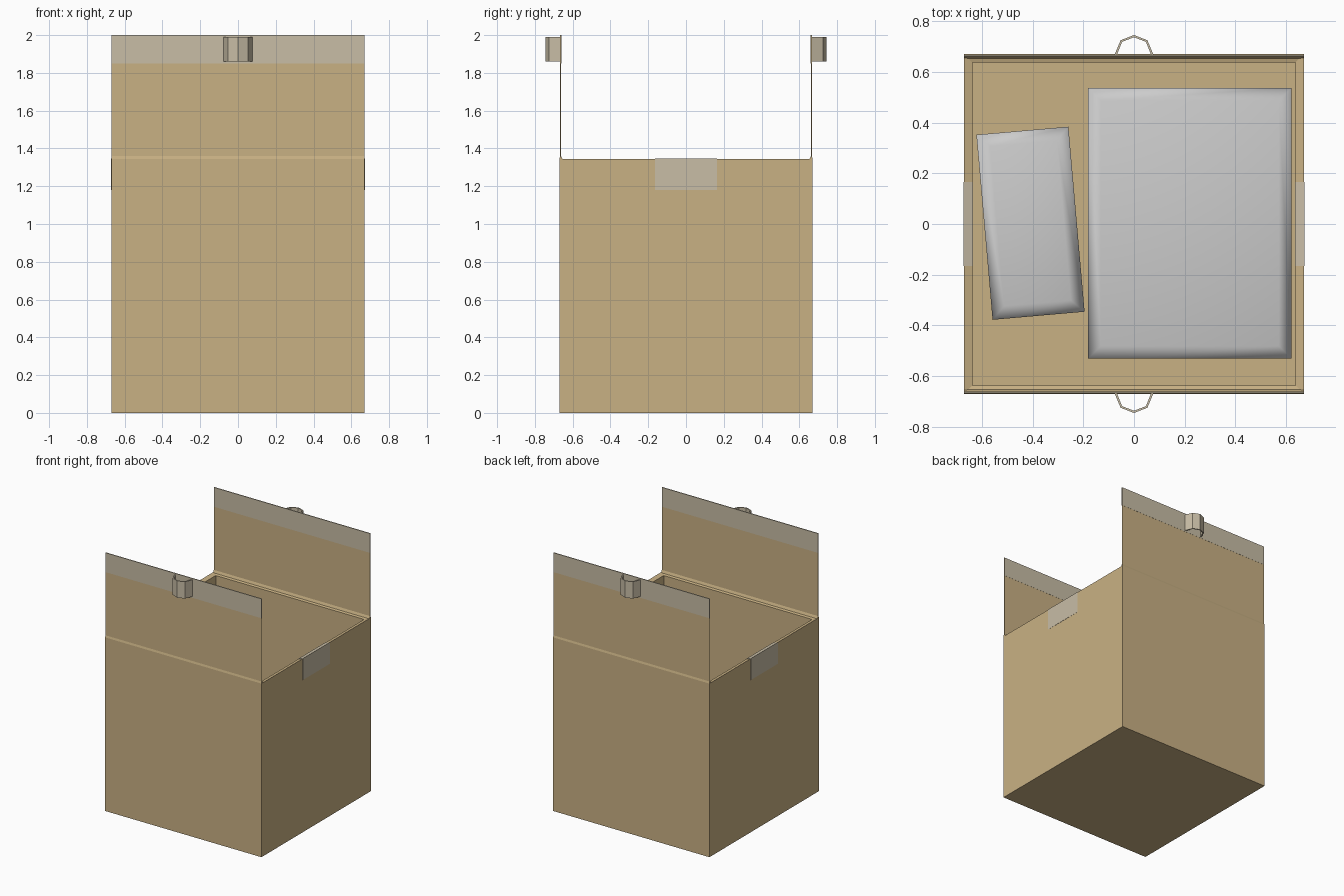
import bpy, bmesh, math

if "Cube" in bpy.data.objects:
    bpy.data.objects.remove(bpy.data.objects["Cube"])

H = 0.67      # half width of the carton
TOP = 1.345   # rim height


def material(name, rgb):
    m = bpy.data.materials.new(name)
    m.diffuse_color = (*rgb, 1)
    m.use_nodes = True
    m.node_tree.nodes["Principled BSDF"].inputs["Base Color"].default_value = m.diffuse_color
    return m


CARD = material("cardboard", (0.584, 0.440, 0.231))
TAPE = material("tape", (0.578, 0.509, 0.381))


def finish(name, bm, mat=None):
    bmesh.ops.recalc_face_normals(bm, faces=bm.faces)
    me = bpy.data.meshes.new(name)
    bm.to_mesh(me)
    bm.free()
    ob = bpy.data.objects.new(name, me)
    bpy.context.collection.objects.link(ob)
    if mat:
        me.materials.append(mat)
    return ob


def loft(name, rings, mat=None):
    """Join rectangular rings (half x, half y, z) and cap both ends."""
    bm = bmesh.new()
    loops = [[bm.verts.new((sx * x, sy * y, z))
              for sx, sy in ((-1, -1), (1, -1), (1, 1), (-1, 1))] for x, y, z in rings]
    for a, b in zip(loops, loops[1:]):
        for i in range(4):
            j = (i + 1) % 4
            bm.faces.new((a[i], a[j], b[j], b[i]))
    bm.faces.new(loops[0])
    bm.faces.new(loops[-1])
    return finish(name, bm, mat)


def prism(name, profile, axis, lo, hi, mat):
    """Extrude a closed profile: (y, z) along x, (x, z) along y, or (x, y) along z."""
    place = {'x': lambda p, t: (t, p[0], p[1]),
             'y': lambda p, t: (p[0], t, p[1]),
             'z': lambda p, t: (p[0], p[1], t)}[axis]
    bm = bmesh.new()
    a = [bm.verts.new(place(p, lo)) for p in profile]
    b = [bm.verts.new(place(p, hi)) for p in profile]
    n = len(profile)
    for i in range(n):
        j = (i + 1) % n
        bm.faces.new((a[i], a[j], b[j], b[i]))
    bm.faces.new(a)
    bm.faces.new(b)
    return finish(name, bm, mat)


# open carton with thick walls and a slightly sloped rim
w = H - 0.034
loft("carton", [(H, H, 0), (H, H, TOP), (w, w, TOP - 0.01), (w, w, 0.03)], CARD)

for s, side in ((-1, "front"), (1, "back")):
    # upright flap with a creased foot
    flap = [(H, TOP), (0.666, TOP + 0.015), (0.666, 1.999), (0.661, 1.999),
            (0.661, TOP + 0.015), (0.653, TOP - 0.004)]
    prism(side + "_flap", [(s * y, z) for y, z in flap], 'x', -H, H, CARD)

    # tape folded over the flap's top edge
    band = [(0.667, 1.85), (0.667, 2.0), (0.660, 2.0), (0.660, 1.85)]
    prism(side + "_flap_tape", [(s * y, z) for y, z in band], 'x', -H, H, TAPE)

    # faceted loop of tape used as a pull tab
    outer = [(-0.077, 0.666), (-0.053, 0.724), (0, 0.745), (0.053, 0.724), (0.077, 0.666)]
    inner = [(0.068, 0.666), (0.047, 0.718), (0, 0.736), (-0.047, 0.718), (-0.068, 0.666)]
    prism(side + "_pull_tab", [(x, s * y) for x, y in outer + inner], 'z', 1.86, 1.99, TAPE)

for s, side in ((-1, "left"), (1, "right")):
    # tape wrapped over the side rim
    o = 0.0015
    wrap = [(H + o, 1.18), (H + o, TOP + o), (w - o, TOP - 0.01 + o), (w - o, 1.18)]
    prism(side + "_rim_tape", [(s * x, z) for x, z in wrap], 'y', -0.165, 0.165, TAPE)


def parcel(name, hx, hy, height, loc, angle, soft):
    ob = loft(name, [(hx, hy, 0), (hx, hy, height - 0.02),
                     (hx - soft, hy - soft, height)])
    ob.location = loc
    ob.rotation_euler.z = math.radians(angle)
    for p in ob.data.polygons:
        p.use_smooth = True
    return ob


# softly shaded parcels lying on the carton floor
parcel("large_parcel", 0.401, 0.534, 0.45, (0.22, 0.003, 0.03), 0, 0.05)
parcel("small_parcel", 0.182, 0.366, 0.35, (-0.408, 0.003, 0.03), 5, 0.05)
